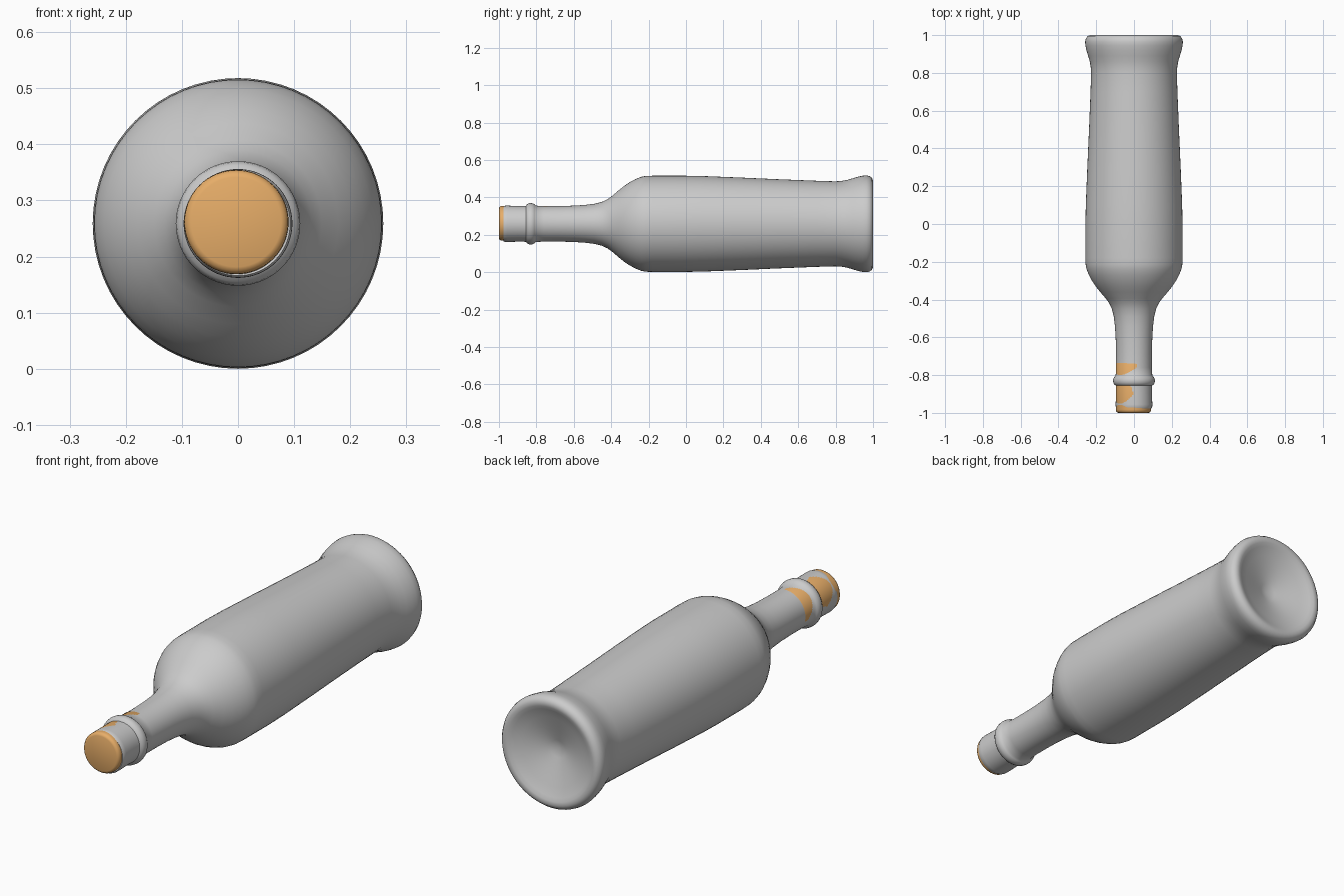
import bpy, bmesh, math

AXIS_Z = 0.259


def lathe(name, profile, cx=0.0, cz=AXIS_Z, sides=64):
    """Revolve (y, radius) points around an axis parallel to y."""
    bm = bmesh.new()
    rings = []
    for y, r in profile:
        if r == 0:
            rings.append([bm.verts.new((cx, y, cz))] * sides)
        else:
            angles = [2 * math.pi * i / sides for i in range(sides)]
            rings.append([bm.verts.new((cx + r * math.cos(a), y, cz + r * math.sin(a)))
                          for a in angles])
    for a, b in zip(rings, rings[1:]):
        for i in range(sides):
            j = (i + 1) % sides
            quad = dict.fromkeys((a[i], a[j], b[j], b[i]))
            bm.faces.new(list(quad))
    bmesh.ops.recalc_face_normals(bm, faces=bm.faces)
    mesh = bpy.data.meshes.new(name)
    bm.to_mesh(mesh)
    bm.free()
    obj = bpy.data.objects.new(name, mesh)
    bpy.context.collection.objects.link(obj)
    bpy.ops.object.select_all(action='DESELECT')
    obj.select_set(True)
    bpy.context.view_layer.objects.active = obj
    bpy.ops.object.shade_smooth_by_angle(angle=math.radians(40))
    return obj


# Bottle: lip, neck bead, shoulder, tapering body, flared foot, hollow base
lathe("bottle", [
    (-0.975, 0.088), (-0.977, 0.093), (-0.970, 0.0965), (-0.955, 0.097),
    (-0.90, 0.0955), (-0.856, 0.096), (-0.850, 0.104), (-0.842, 0.109),
    (-0.830, 0.111), (-0.818, 0.109), (-0.810, 0.104), (-0.802, 0.097),
    (-0.76, 0.095), (-0.68, 0.095), (-0.60, 0.097), (-0.54, 0.101),
    (-0.49, 0.107), (-0.45, 0.117), (-0.42, 0.131), (-0.395, 0.149),
    (-0.36, 0.179), (-0.33, 0.203), (-0.30, 0.223), (-0.27, 0.239),
    (-0.24, 0.251), (-0.215, 0.256), (-0.18, 0.257), (0.0, 0.257),
    (0.10, 0.255), (0.30, 0.247), (0.50, 0.238), (0.70, 0.230),
    (0.80, 0.227), (0.83, 0.229), (0.86, 0.234), (0.89, 0.243),
    (0.92, 0.252), (0.945, 0.257), (0.965, 0.259), (0.982, 0.255),
    (0.994, 0.246), (1.0, 0.232), (0.998, 0.216), (0.990, 0.200),
    (0.975, 0.160), (0.955, 0.100), (0.935, 0.040), (0.925, 0.0)])

# Cork: slightly off-centre plug in the mouth
cork = lathe("cork", [
    (-1.0, 0.0), (-1.0, 0.080), (-0.997, 0.087), (-0.990, 0.092),
    (-0.982, 0.093), (-0.74, 0.093), (-0.73, 0.088), (-0.73, 0.0)],
    cx=-0.003, cz=0.2615)
mat = bpy.data.materials.new("cork_orange")
mat.diffuse_color = (0.8, 0.42, 0.14, 1)
cork.data.materials.append(mat)
